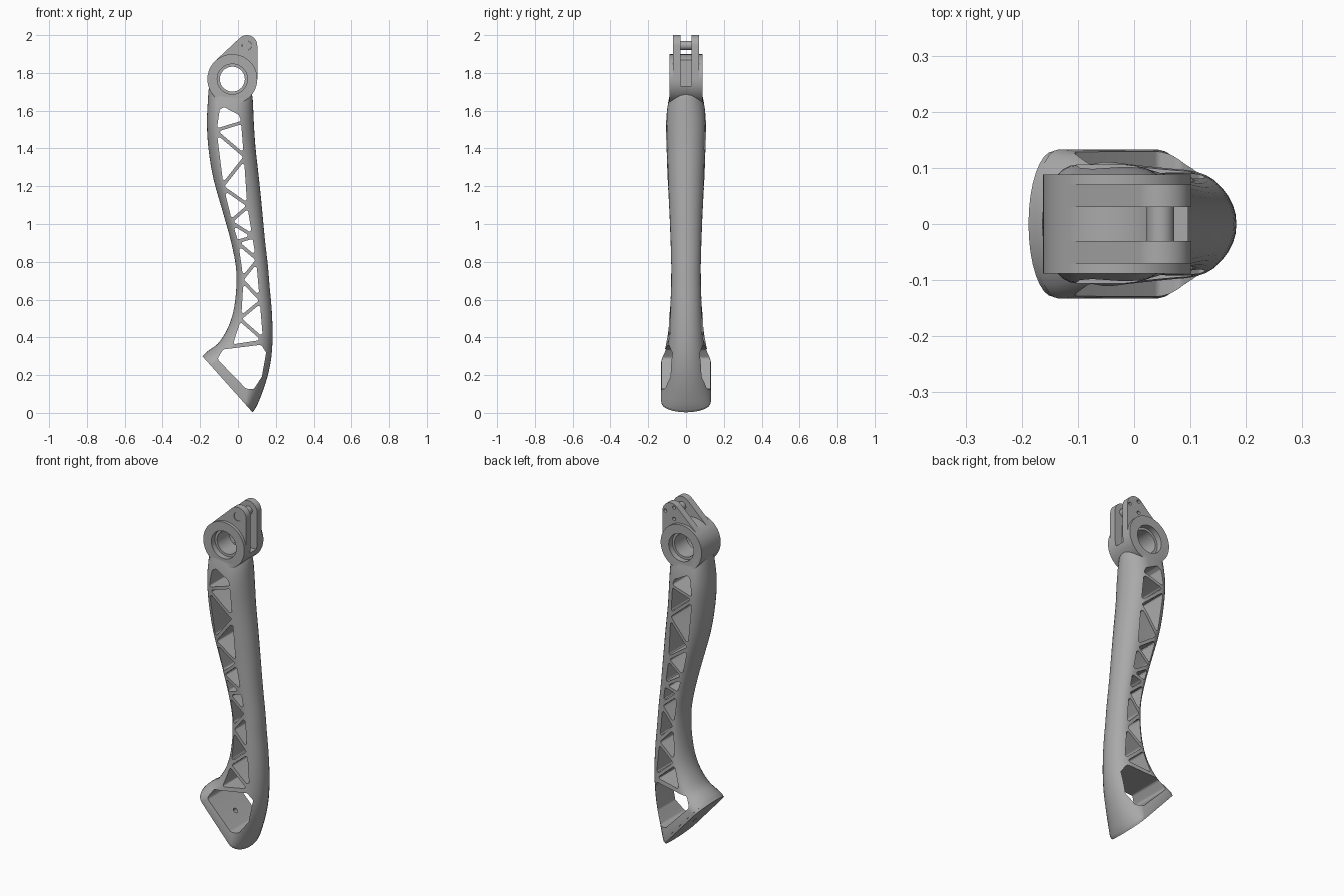
import bpy, bmesh, math
from mathutils import Vector

if "Cube" in bpy.data.objects:
    bpy.data.objects.remove(bpy.data.objects["Cube"])

grey = bpy.data.materials.new("satin_grey")
grey.use_nodes = True
colour = (0.4, 0.4, 0.4, 1)
grey.diffuse_color = colour
grey.node_tree.nodes["Principled BSDF"].inputs["Base Color"].default_value = colour


def make_object(name, bm):
    bmesh.ops.recalc_face_normals(bm, faces=bm.faces)
    mesh = bpy.data.meshes.new(name)
    bm.to_mesh(mesh)
    bm.free()
    mesh.materials.append(grey)
    obj = bpy.data.objects.new(name, mesh)
    bpy.context.collection.objects.link(obj)
    return obj


def prism(bm, profile, y0, y1):
    """Extrude an x-z profile along y."""
    face = bm.faces.new([bm.verts.new((x, y0, z)) for x, z in profile])
    grown = bmesh.ops.extrude_face_region(bm, geom=[face])
    verts = [v for v in grown["geom"] if isinstance(v, bmesh.types.BMVert)]
    bmesh.ops.translate(bm, verts=verts, vec=(0, y1 - y0, 0))


def arc(cx, cz, r, start, end, steps):
    angles = [math.radians(start + (end - start) * i / steps) for i in range(steps + 1)]
    return [(cx + r * math.cos(a), cz + r * math.sin(a)) for a in angles]


def circle(cx, cz, r, n=48):
    return arc(cx, cz, r, 0, 360, n)[:-1]


def prism_object(name, profile, y0, y1):
    bm = bmesh.new()
    prism(bm, profile, y0, y1)
    return make_object(name, bm)


def rounded(points, inset, r):
    """Inset a convex polygon and round its corners."""
    pts = [Vector(p) for p in points]
    n = len(pts)
    if sum(pts[i].cross(pts[(i + 1) % n]) for i in range(n)) < 0:
        pts.reverse()
    out = []
    for i, p in enumerate(pts):
        a = (p - pts[i - 1]).normalized()
        b = (pts[(i + 1) % n] - p).normalized()
        na, nb = Vector((a.y, -a.x)), Vector((b.y, -b.x))
        centre = p - (na + nb) * (inset + r) / (1 + na.dot(nb))
        for k in range(7):
            out.append(centre + na.lerp(nb, k / 6).normalized() * r)
    return out


def section(row, n=16):
    """Closed ring with a shallow left arc and a rounder right arc."""
    xl, zl, xr, zr, w, dl, dr = row
    left, right = Vector((xl, 0, zl)), Vector((xr, 0, zr))
    ring = []
    for i in range(n + 1):
        a = math.pi * (i / n - 0.5)
        ring.append(right.lerp(left, dr * (1 - math.cos(a))) + Vector((0, w * math.sin(a), 0)))
    for i in range(n + 1):
        a = math.pi * (0.5 - i / n)
        ring.append(left.lerp(right, dl * (1 - math.cos(a))) + Vector((0, w * math.sin(a), 0)))
    return ring


def loft(name, rows):
    bm = bmesh.new()
    rings = [[bm.verts.new(p) for p in section(r)] for r in rows]
    n = len(rings[0])
    for a, b in zip(rings, rings[1:]):
        for i in range(n):
            j = (i + 1) % n
            bm.faces.new((a[i], a[j], b[j], b[i]))
    bm.faces.new(rings[0])
    bm.faces.new(rings[-1])
    return make_object(name, bm)


def smooth_rows(rows, steps=3):
    """Catmull-Rom interpolation between the given rows."""
    out = []
    for i in range(len(rows) - 1):
        p0, p1, p2 = rows[max(i - 1, 0)], rows[i], rows[i + 1]
        p3 = rows[min(i + 2, len(rows) - 1)]
        for k in range(steps):
            t = k / steps
            out.append([b + 0.5 * t * (c - a + t * (2*a - 5*b + 4*c - d + t * (3*(b - c) + d - a)))
                        for a, b, c, d in zip(p0, p1, p2, p3)])
    return out + [rows[-1]]


def boolean(target, tool, operation):
    mod = target.modifiers.new(operation, "BOOLEAN")
    mod.object, mod.operation, mod.solver = tool, operation, "EXACT"
    bpy.context.view_layer.update()
    graph = bpy.context.evaluated_depsgraph_get()
    mesh = bpy.data.meshes.new_from_object(target.evaluated_get(graph))
    target.modifiers.clear()
    target.data = mesh


def consume(target, tool, operation):
    boolean(target, tool, operation)
    bpy.data.objects.remove(tool)


# Curved shell: left x, left z, right x, right z, half width
outline = [
    (-.179, .309, .086, .014, .133), (-.168, .32, .1, .038, .132),
    (-.145, .338, .118, .08, .126), (-.108, .365, .14, .14, .116),
    (-.075, .41, .163, .22, .105), (-.045, .47, .178, .31, .095),
    (-.024, .54, .183, .42, .088), (-.012, .62, .178, .55, .082),
    (-.008, .70, .167, .67, .079), (-.013, .79, .158, .78, .078),
    (-.04, .92, .142, .92, .082), (-.082, 1.07, .128, 1.07, .088),
    (-.13, 1.24, .111, 1.24, .097), (-.156, 1.40, .093, 1.40, .103),
    (-.164, 1.53, .084, 1.53, .106), (-.161, 1.62, .08, 1.62, .098),
    (-.156, 1.70, .077, 1.67, .085), (-.15, 1.76, .072, 1.69, .08)]
rows = [r + (min(.17 + .015 * i, .25), min(.17 + .04 * i, .4)) for i, r in enumerate(outline)]
body = loft("lever_body", smooth_rows(rows))

# Sole plate under the foot
sole = loft("sole_plate", [(-.188, .30, .077, .003, .13, .17, .17),
                           (-.179, .309, .086, .014, .13, .17, .17)])

# Pivot hub, fork lugs and cross pin
HUB = (-.03, 1.767)
TIP = (.047, 1.945)
consume(body, prism_object("hub", circle(*HUB, .132, 64), -.088, .088), "UNION")
lug = arc(*TIP, .055, 0, 135, 14) + [(-.122, 1.862), HUB, (.102, 1.767)]
for side in (-1, 1):
    consume(body, prism_object("lug", lug, side * .03, side * .07), "UNION")

# Fork slot, bore and stepped bearing seats
slot = [(.056, 1.73), (.2, 1.73), (.2, 1.93), (.056, 1.93)]
consume(body, prism_object("slot", slot, -.03, .03), "DIFFERENCE")
consume(body, prism_object("bore", circle(*HUB, .066), -.3, .3), "DIFFERENCE")
for side in (-1, 1):
    consume(body, prism_object("seat", circle(*HUB, .08), side * .055, side * .3), "DIFFERENCE")

# Pin hole on the front lug and three screw holes on the back lug
bm = bmesh.new()
prism(bm, circle(*TIP, .025, 32), -.2, -.02)
for x, z in circle(*TIP, .038, 3):
    prism(bm, circle(x, z, .01, 16), .045, .2)
consume(body, make_object("lug_holes", bm), "DIFFERENCE")
pin = prism_object("cross_pin", circle(*TIP, .0245, 32), -.066, .05)

# Zigzag truss: windows between nodes that alternate right and left
nodes = [(.025, 1.54), (-.122, 1.494), (.04, 1.356), (-.085, 1.197), (.058, 1.097),
         (-.04, 1.012), (.085, .933), (-.008, .906), (.105, .811), (.02, .705),
         (.124, .594), (.008, .498), (.142, .38), (-.04, .352)]
bm = bmesh.new()
for tri in zip(nodes, nodes[1:], nodes[2:]):
    prism(bm, rounded(tri, .009, .009), -.3, .3)
top_window = [(-.122, 1.494), (.03, 1.54), (.01, 1.585), (-.075, 1.63), (-.105, 1.61)]
prism(bm, rounded(top_window, .009, .009), -.3, .3)
foot_window = [(-.115, .285), (-.08, .34), (.125, .365), (.153, .32),
               (.13, .19), (.085, .12), (.04, .125)]
prism(bm, rounded(foot_window, .004, .018), -.3, .3)
consume(body, make_object("windows", bm), "DIFFERENCE")

# Screw hole through the sole
normal = Vector((.743, 0, .668))
bpy.ops.mesh.primitive_cylinder_add(vertices=24, radius=.014, depth=.2,
                                    location=(-.055, 0, .153))
screw = bpy.context.object
screw.rotation_euler = normal.to_track_quat("Z", "Y").to_euler()
boolean(sole, screw, "DIFFERENCE")
consume(body, screw, "DIFFERENCE")

# Smooth shading with sharp cut edges
bpy.ops.object.select_all(action="DESELECT")
for obj in (body, sole, pin):
    obj.data.materials.clear()
    obj.data.materials.append(grey)
    obj.select_set(True)
bpy.context.view_layer.objects.active = body
bpy.ops.object.shade_smooth_by_angle(angle=math.radians(30))
